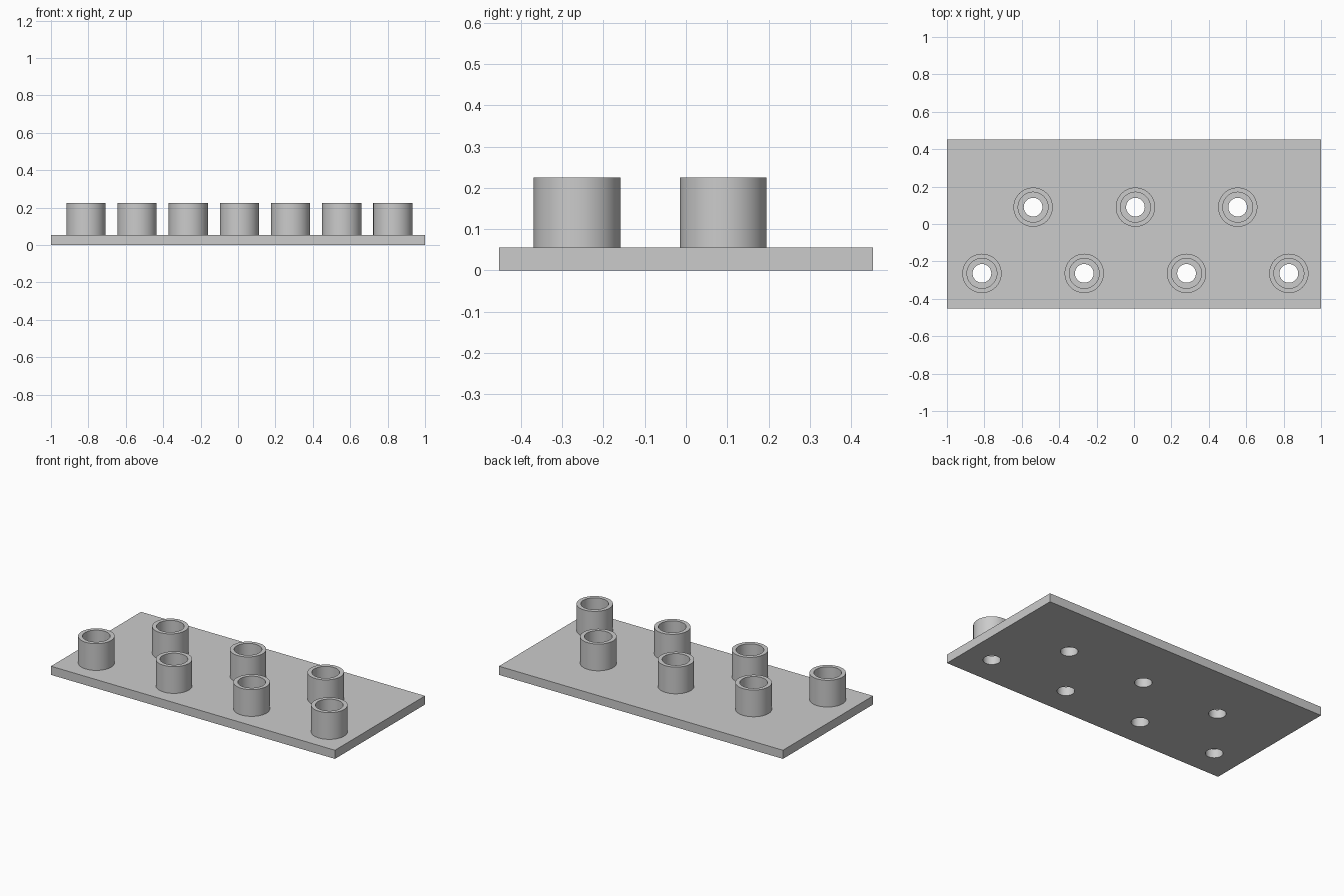
import bpy, bmesh, math
from mathutils import Matrix, Vector

cube = bpy.data.objects.get("Cube")
if cube:
    bpy.data.objects.remove(cube, do_unlink=True)

LENGTH, DEPTH, THICK = 2.0, 0.906, 0.055
TOP = 0.225
OUTER, BORE, HOLE = 0.105, 0.08, 0.05
FIRST_X, STEP_X = -0.813, 0.2735
FRONT_Y, BACK_Y = -0.264, 0.09
SEGMENTS = 64

grey = bpy.data.materials.new("plain grey")
grey.use_nodes = True
grey.diffuse_color = (0.6, 0.6, 0.6, 1)
grey.node_tree.nodes["Principled BSDF"].inputs["Base Color"].default_value = (0.6, 0.6, 0.6, 1)


def make_object(name, bm):
    bmesh.ops.recalc_face_normals(bm, faces=bm.faces)
    mesh = bpy.data.meshes.new(name)
    bm.to_mesh(mesh)
    bm.free()
    mesh.materials.append(grey)
    obj = bpy.data.objects.new(name, mesh)
    bpy.context.collection.objects.link(obj)
    return obj


def activate(obj):
    bpy.ops.object.select_all(action='DESELECT')
    obj.select_set(True)
    bpy.context.view_layer.objects.active = obj


def smooth(obj):
    activate(obj)
    bpy.ops.object.shade_smooth_by_angle(angle=math.radians(30))


# Staggered positions, alternating between the front and back rows
centres = [(FIRST_X + i * STEP_X, BACK_Y if i % 2 else FRONT_Y) for i in range(7)]

# Base plate
bm = bmesh.new()
bmesh.ops.create_cube(bm, size=1, matrix=Matrix.Translation((0, 0, THICK / 2))
                      @ Matrix.Diagonal((LENGTH, DEPTH, THICK, 1)))
plate = make_object("base_plate", bm)

# Through holes in the plate
bm = bmesh.new()
for x, y in centres:
    bmesh.ops.create_cone(bm, cap_ends=True, segments=SEGMENTS, radius1=HOLE, radius2=HOLE,
                          depth=4 * THICK, matrix=Matrix.Translation((x, y, THICK / 2)))
cutter = make_object("hole_cutter", bm)
cutter.hide_render = True
cut = plate.modifiers.new("holes", 'BOOLEAN')
cut.operation = 'DIFFERENCE'
cut.solver = 'EXACT'
cut.object = cutter
activate(plate)
bpy.ops.object.modifier_apply(modifier=cut.name)
bpy.data.objects.remove(cutter, do_unlink=True)
smooth(plate)

# Hollow sockets standing on the plate, each a wall profile spun round its axis
for i, (x, y) in enumerate(centres):
    bm = bmesh.new()
    wall = [(OUTER, THICK), (OUTER, TOP), (BORE, TOP), (BORE, THICK)]
    verts = [bm.verts.new((r, 0, z)) for r, z in wall]
    edges = [bm.edges.new(verts[k:k + 2]) for k in range(3)]
    bmesh.ops.spin(bm, geom=verts + edges, axis=(0, 0, 1), cent=(0, 0, 0),
                   angle=math.tau, steps=SEGMENTS)
    bmesh.ops.remove_doubles(bm, verts=bm.verts, dist=0.0001)
    # Point the faces away from the middle of the wall
    bm.normal_update()
    for face in bm.faces:
        c = face.calc_center_median()
        ring = Vector((c.x, c.y, 0)).normalized() * (OUTER + BORE) / 2
        if face.normal.dot(c - ring - Vector((0, 0, (THICK + TOP) / 2))) < 0:
            face.normal_flip()
    mesh = bpy.data.meshes.new(f"socket_{i + 1}")
    bm.to_mesh(mesh)
    bm.free()
    mesh.materials.append(grey)
    socket = bpy.data.objects.new(f"socket_{i + 1}", mesh)
    socket.location = (x, y, 0)
    bpy.context.collection.objects.link(socket)
    smooth(socket)
